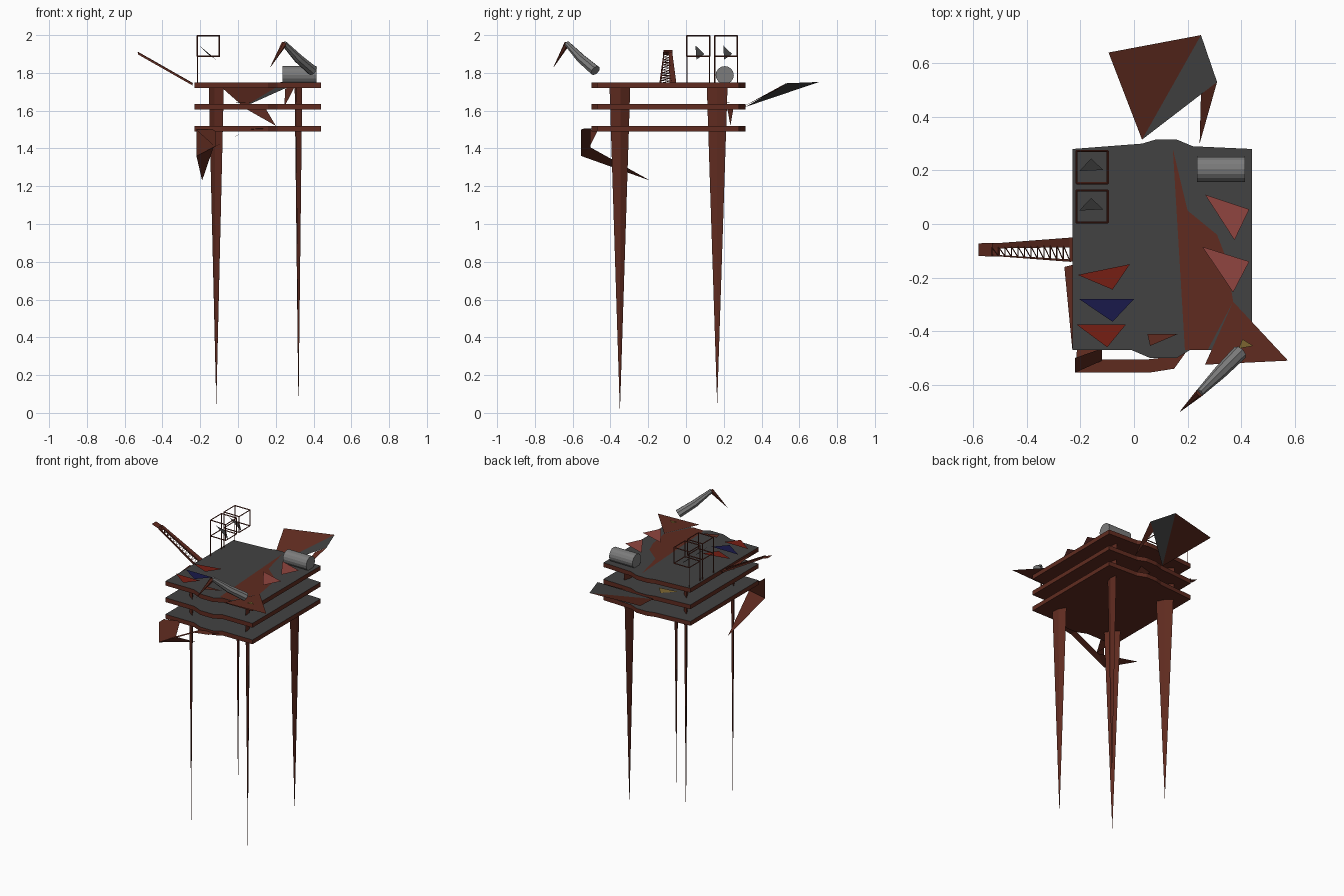
import bpy, bmesh, math
from mathutils import Vector

if "Cube" in bpy.data.objects:
    bpy.data.objects.remove(bpy.data.objects["Cube"])


def material(name, rgb):
    m = bpy.data.materials.new(name)
    m.diffuse_color = (*rgb, 1)
    m.use_nodes = True
    m.node_tree.nodes["Principled BSDF"].inputs["Base Color"].default_value = m.diffuse_color
    return m


BROWN = material("rust_brown", (0.115, 0.024, 0.014))
DARK = material("dark_grey", (0.055, 0.055, 0.055))
STEEL = material("steel_grey", (0.2, 0.2, 0.2))
PINK = material("pink", (0.28, 0.06, 0.05))
RED = material("red", (0.18, 0.013, 0.007))
BLUE = material("blue", (0.01, 0.01, 0.07))
YELLOW = material("ochre", (0.2, 0.13, 0.03))


def mesh(name, verts, faces, mat):
    me = bpy.data.meshes.new(name)
    me.from_pydata([tuple(v) for v in verts], [], faces)
    me.materials.append(mat)
    ob = bpy.data.objects.new(name, me)
    bpy.context.collection.objects.link(ob)
    return ob


def sheet(name, pts, mat):
    """One flat panel from its outline."""
    return mesh(name, pts, [tuple(range(len(pts)))], mat)


def loft(name, rings, mat):
    """Closed tube through rings of equal point count."""
    n = len(rings[0])
    faces = [(i * n + k, i * n + (k + 1) % n, (i + 1) * n + (k + 1) % n, (i + 1) * n + k)
             for i in range(len(rings) - 1) for k in range(n)]
    faces += [tuple(reversed(range(n))), tuple(range((len(rings) - 1) * n, len(rings) * n))]
    return mesh(name, [p for r in rings for p in r], faces, mat)


def ring(center, axis, radius, sides):
    q = Vector(axis).to_track_quat('Z', 'Y')
    return [Vector(center) + q @ Vector((radius * math.cos(2 * math.pi * k / sides),
                                         radius * math.sin(2 * math.pi * k / sides), 0))
            for k in range(sides)]


def bar(name, a, b, r, mat=BROWN):
    axis = Vector(b) - Vector(a)
    return loft(name, [ring(a, axis, r, 4), ring(b, axis, r, 4)], mat)


def join(name, parts):
    bm = bmesh.new()
    for ob in parts:
        bm.from_mesh(ob.data)
    mat = parts[0].data.materials[0]
    for ob in parts:
        bpy.data.objects.remove(ob)
    ob = mesh(name, [], [], mat)
    bm.to_mesh(ob.data)
    bm.free()


# Three stacked decks: grey tops, brown sides and undersides
outline = [(-0.23, -0.47), (-0.01, -0.47), (0.06, -0.5), (0.16, -0.5), (0.21, -0.47), (0.44, -0.47),
           (0.44, 0.28), (0.22, 0.29), (0.16, 0.315), (0.08, 0.315), (0.03, 0.3), (-0.23, 0.28)]
for label, z in (("lower", 1.49), ("middle", 1.605), ("upper", 1.72)):
    deck = loft(label + "_deck", [[(x, y, z + h) for x, y in outline] for h in (0, 0.03)], BROWN)
    deck.data.materials.append(DARK)
    deck.data.polygons[-1].material_index = 1

# Flat blade legs tapering to points
for label, x, y, wx, wy, foot in (("front_left", -0.115, -0.35, -0.04, 0.045, 0.05),
                                  ("back_left", -0.115, 0.165, -0.04, 0.05, 0.04),
                                  ("front_right", 0.32, -0.35, -0.02, 0.055, 0.0),
                                  ("back_right", 0.32, 0.165, 0.005, 0.055, 0.04)):
    w = Vector((wx, wy, 0))
    t = Vector((-wy, wx, 0)).normalized() * 0.013
    c = Vector((x, y, 1.73))
    mesh(label + "_leg", [c - w, c - t, c + w, c + t, (x, y, foot)],
         [(0, 1, 4), (1, 2, 4), (2, 3, 4), (3, 0, 4), (3, 2, 1, 0)], BROWN)

# Barrel lying on the upper deck
loft("barrel", [ring((x, 0.205, 1.788), (1, 0, 0), 0.048, 16) for x in (0.235, 0.415)], STEEL)

# Bent horn at the front right
a, b = Vector((0.395, -0.48, 1.812)), Vector((0.245, -0.63, 1.955))
mid = a.lerp(b, 0.5) - Vector((0, 0, 0.008))
loft("horn", [ring(a, b - a, 0.029, 8), ring(mid, b - a, 0.025, 8), ring(b, b - a, 0.015, 8)], STEEL)
tip = Vector((0.172, -0.7, 1.832))
loft("horn_tip", [ring(b, tip - b, 0.015, 6), ring(tip, tip - b, 0.001, 6)], BROWN)

# Lattice boom on the left: base plate, two rails, rungs and end plate
def boom_point(s, side):
    h = 0.045 - 0.022 * s
    return Vector((-0.24 - 0.29 * s, -0.096 + side * h, 1.745 + 0.165 * s))


parts = [sheet("p", [(-0.19, -0.14, 1.735), (-0.19, -0.05, 1.735), boom_point(0, 1), boom_point(0, -1)], BROWN),
         sheet("p", [boom_point(0.9, -1), boom_point(0.9, 1), (-0.58, -0.072, 1.92), (-0.58, -0.12, 1.92)], BROWN),
         sheet("p", [(-0.58, -0.072, 1.92), (-0.58, -0.12, 1.92), (-0.545, -0.096, 1.895)], BROWN)]
for lo, hi in ((0.2, 1), (-1, -0.8)):
    parts.append(loft("p", [[boom_point(s, lo), boom_point(s, hi), boom_point(s, hi) - Vector((0, 0, 0.012)),
                             boom_point(s, lo) - Vector((0, 0, 0.012))] for s in (0, 1)], BROWN))
for i in range(12):
    s0, s1 = i / 12, (i + 1) / 12
    parts.append(bar("p", boom_point(s0, -0.9), boom_point(s1, 0.4), 0.002))
    parts.append(bar("p", boom_point(s1, 0.4), boom_point(s1, -0.9), 0.002))
join("lattice_boom", parts)

# Two wire cages on poles, each with a tilted panel inside
for label, y0 in (("front", 0.005), ("back", 0.152)):
    lo, hi = Vector((-0.215, y0, 1.887)), Vector((-0.098, y0 + 0.12, 1.997))
    corner = [Vector((lo.x if i & 1 == 0 else hi.x, lo.y if i & 2 == 0 else hi.y,
                      lo.z if i & 4 == 0 else hi.z)) for i in range(8)]
    parts = [bar("p", corner[i], corner[i | bit], 0.004)
             for i in range(8) for bit in (1, 2, 4) if not i & bit]
    parts += [bar("p", corner[i], corner[i] - Vector((0, 0, 0.14)), 0.003) for i in (0, 2)]
    join(label + "_cage", parts)
    sheet(label + "_cage_panel", [(-0.205, y0 + 0.045, 1.945), (-0.115, y0 + 0.05, 1.87),
                                  (-0.16, y0 + 0.092, 1.9)], DARK)

# Pennants laid over the upper deck
for i, (mat, z, pts) in enumerate((
        (RED, 1.77, [(-0.21, -0.19), (-0.08, -0.245), (-0.015, -0.15)]),
        (BLUE, 1.765, [(-0.205, -0.28), (-0.08, -0.365), (0, -0.28)]),
        (RED, 1.77, [(-0.215, -0.375), (-0.1, -0.46), (-0.03, -0.375)]),
        (PINK, 1.8, [(0.265, 0.11), (0.375, -0.06), (0.43, 0.055)]),
        (PINK, 1.8, [(0.255, -0.085), (0.37, -0.255), (0.43, -0.14)]),
        (YELLOW, 1.762, [(0.39, -0.465), (0.445, -0.455), (0.405, -0.43)]),
        (BROWN, 1.765, [(0.05, -0.41), (0.06, -0.455), (0.165, -0.41)]))):
    sheet("pennant_%d" % (i + 1), [(x, y, z) for x, y in pts], mat)

# Ragged brown covering on the right of the deck, with its overhanging corner
sheet("deck_cover", [(x, y, 1.753) for x, y in
      [(0.145, 0.28), (0.19, -0.47), (0.275, -0.47), (0.37, -0.29), (0.345, -0.13),
       (0.31, -0.04), (0.2, 0.05)]], BROWN)
sheet("deck_cover_corner", [(x, y, 1.754) for x, y in
      [(0.37, -0.29), (0.265, -0.525), (0.575, -0.51)]], BROWN)
sheet("left_edge_flap", [(-0.26, -0.16, 1.735), (-0.23, -0.47, 1.735), (-0.22, -0.15, 1.735)], BROWN)

# Rear sail in two panels, with a hanging spike
A, B, C, D = (-0.095, 0.64, 1.73), (0.25, 0.705, 1.752), (0.31, 0.53, 1.745), (0.03, 0.315, 1.62)
sheet("sail_left", [A, D, B], BROWN)
sheet("sail_right", [B, D, C], DARK)
sheet("sail_spike", [C, (0.245, 0.3, 1.62), (0.25, 0.49, 1.715)], BROWN)

# Scraps hanging between the decks
sheet("hanging_scrap", [(0.05, 0.22, 1.605), (0.15, 0.25, 1.605), (0.2, 0.235, 1.52)], BROWN)
sheet("ochre_scrap", [(-0.06, 0.17, 1.64), (0.07, 0.2, 1.645), (0.02, 0.25, 1.64)], YELLOW)

# Bent bracket under the front edge, ending in a fin
outer = [(0.2, -0.47, 1.505), (0.15, -0.54, 1.505), (0.055, -0.555, 1.5), (-0.22, -0.555, 1.36)]
inner = [(0.14, -0.49, 1.505), (0.1, -0.5, 1.505), (0.055, -0.505, 1.5), (-0.13, -0.505, 1.405)]
mesh("front_bracket", outer + inner, [(i, i + 1, i + 5, i + 4) for i in range(3)], BROWN)
sheet("bracket_fin", [outer[3], (-0.19, -0.19, 1.23), inner[3]], BROWN)
sheet("bracket_stay", [outer[3], (-0.12, -0.51, 1.41), (-0.12, -0.465, 1.5), (-0.22, -0.5, 1.5),
                       (-0.22, -0.555, 1.5)], BROWN)
